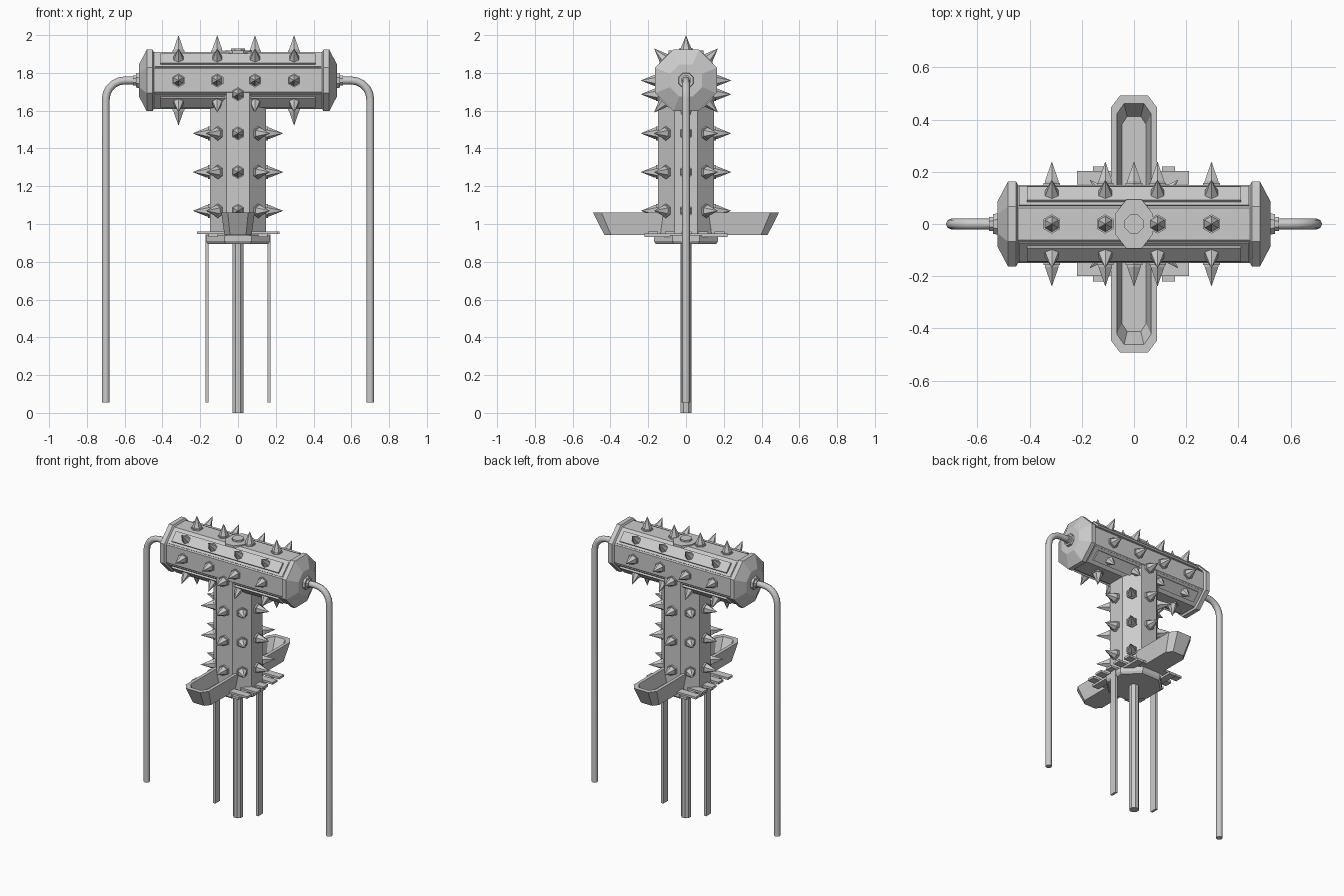
import bpy, bmesh, math
from mathutils import Matrix, Vector

if "Cube" in bpy.data.objects:
    bpy.data.objects.remove(bpy.data.objects["Cube"])


def finish(bm, name):
    bmesh.ops.recalc_face_normals(bm, faces=bm.faces)
    me = bpy.data.meshes.new(name)
    bm.to_mesh(me)
    bm.free()
    ob = bpy.data.objects.new(name, me)
    bpy.context.collection.objects.link(ob)
    return ob


def skin(bm, loops):
    """Bridge equal-length point loops and close both ends."""
    vs = [[bm.verts.new(p) for p in loop] for loop in loops]
    n = len(vs[0])
    for a, b in zip(vs, vs[1:]):
        for i in range(n):
            j = (i + 1) % n
            bm.faces.new((a[i], a[j], b[j], b[i]))
    bm.faces.new(vs[0])
    bm.faces.new(vs[-1])


def rings(bm, profile, n=8, mat=Matrix()):
    """Lathe (height, apothem) pairs about z with n flat sides, then transform."""
    loops = []
    for h, ap in profile:
        r = ap / math.cos(math.pi / n)
        loops.append([mat @ Vector((r * math.cos(a), r * math.sin(a), h))
                      for a in [(i + .5) * 2 * math.pi / n for i in range(n)]])
    skin(bm, loops)


def prism(name, profile, n=8, mat=Matrix()):
    bm = bmesh.new()
    rings(bm, profile, n, mat)
    return finish(bm, name)


def box(name, lo, hi):
    bm = bmesh.new()
    skin(bm, [[(lo[0], lo[1], z), (hi[0], lo[1], z), (hi[0], hi[1], z), (lo[0], hi[1], z)]
              for z in (lo[2], hi[2])])
    return finish(bm, name)


def spike(bm, origin, direction):
    """Hex nut with a pointed hex cone, measured out from the body axis."""
    mat = Matrix.Translation(origin) @ Vector(direction).to_track_quat('Z', 'Y').to_matrix().to_4x4()
    rings(bm, [(.13, .032), (.158, .032)], 6, mat)
    rings(bm, [(.15, .026), (.165, .026), (.238, .0006)], 6, mat)


ZB = 1.76
to_x = Matrix.Translation((0, 0, ZB)) @ Matrix.Rotation(math.pi / 2, 4, 'Y')

# Main bodies
prism("barrel", [(-.46, .15), (.46, .15)], mat=to_x)
prism("column", [(.94, .147), (1.70, .147)])
prism("top_saddle", [(1.80, .093), (1.918, .093)], mat=Matrix.Diagonal((.78, 1, 1, 1)))
prism("top_stud", [(1.90, .036), (1.93, .036)])
prism("base_collar", [(.895, .16), (.91, .17), (.94, .17)])
prism("centre_pole", [(0, .029), (.95, .029)])

# Spikes on the barrel and column
bm = bmesh.new()
for x in (-.315, -.11, .09, .297):
    for k in range(8):
        if k == 6 and abs(x) < .15:
            continue
        a = k * math.pi / 4
        spike(bm, (x, 0, ZB), (0, math.cos(a), math.sin(a)))
finish(bm, "barrel_spikes")
bm = bmesh.new()
for row, z in enumerate((1.07, 1.275, 1.48, 1.687)):
    for k in ((2, 6) if row == 3 else range(8)):
        a = k * math.pi / 4
        spike(bm, (0, 0, z), (math.cos(a), math.sin(a), 0))
finish(bm, "column_spikes")

# Raised strips on the diagonal barrel faces
for k in range(4):
    bm = bmesh.new()
    mat = Matrix.Translation((0, 0, ZB)) @ Matrix.Rotation(math.pi / 4 + k * math.pi / 2, 4, 'X')
    for xe, w, lo, hi in ((.44, .052, .14, .155), (.41, .036, .15, .167)):
        skin(bm, [[mat @ Vector((x, y, z)) for x, y in ((-xe, -w), (xe, -w), (xe, w), (-xe, w))]
                  for z in (lo, hi)])
    finish(bm, "diagonal_strip")

for s in (-1, 1):
    # Barrel end caps and hose collars
    flip = to_x @ Matrix.Diagonal((1, 1, s, 1))
    prism("end_cap", [(.445, .15), (.452, .163), (.483, .163), (.524, .085)], mat=flip)
    prism("hose_collar", [(.51, .042), (.54, .038), (.54, .026), (.555, .026)], mat=flip)

    # Bent side pipe
    cu = bpy.data.curves.new("side_pipe", 'CURVE')
    cu.dimensions = '3D'
    cu.bevel_depth = .021
    cu.bevel_resolution = 2
    cu.use_fill_caps = True
    pts = [(.53, ZB)]
    pts += [(.60 + .1 * math.sin(a), ZB - .1 + .1 * math.cos(a))
            for a in [i * math.pi / 10 for i in range(6)]]
    pts += [(.70, .055)]
    sp = cu.splines.new('POLY')
    sp.points.add(len(pts) - 1)
    for p, (x, z) in zip(sp.points, pts):
        p.co = (s * x, 0, z, 1)
    ob = bpy.data.objects.new("side_pipe", cu)
    bpy.context.collection.objects.link(ob)

    # Flat inner legs
    box("inner_leg", (s * .165 - .008, -.025, .055), (s * .165 + .008, .025, .945))

    # Open trough: outer bottom, outer rim, inner rim, inner floor
    bm = bmesh.new()
    loops = []
    for w, y1, cx, cy, z in ((.072, .432, .03, .035, .942), (.088, .492, .034, .045, 1.06),
                             (.066, .462, .028, .04, 1.06), (.046, .412, .02, .03, .972)):
        loops.append([(x, s * y, z) for x, y in ((w, .10), (w, y1 - cy), (w - cx, y1),
                                                 (cx - w, y1), (-w, y1 - cy), (-w, .10))])
    skin(bm, loops)
    finish(bm, "trough")

    # Platform joists
    box("platform_joist", (s * .132 - .025, -.22, .932), (s * .132 + .025, .22, .949))

# Platform slats, slightly staggered
for i in range(5):
    y = -.174 + i * .088
    d = .006 if i % 2 else -.004
    box("platform_slat", (-.214 + d, y - .026, .946), (.214 + d, y + .026, .961))
